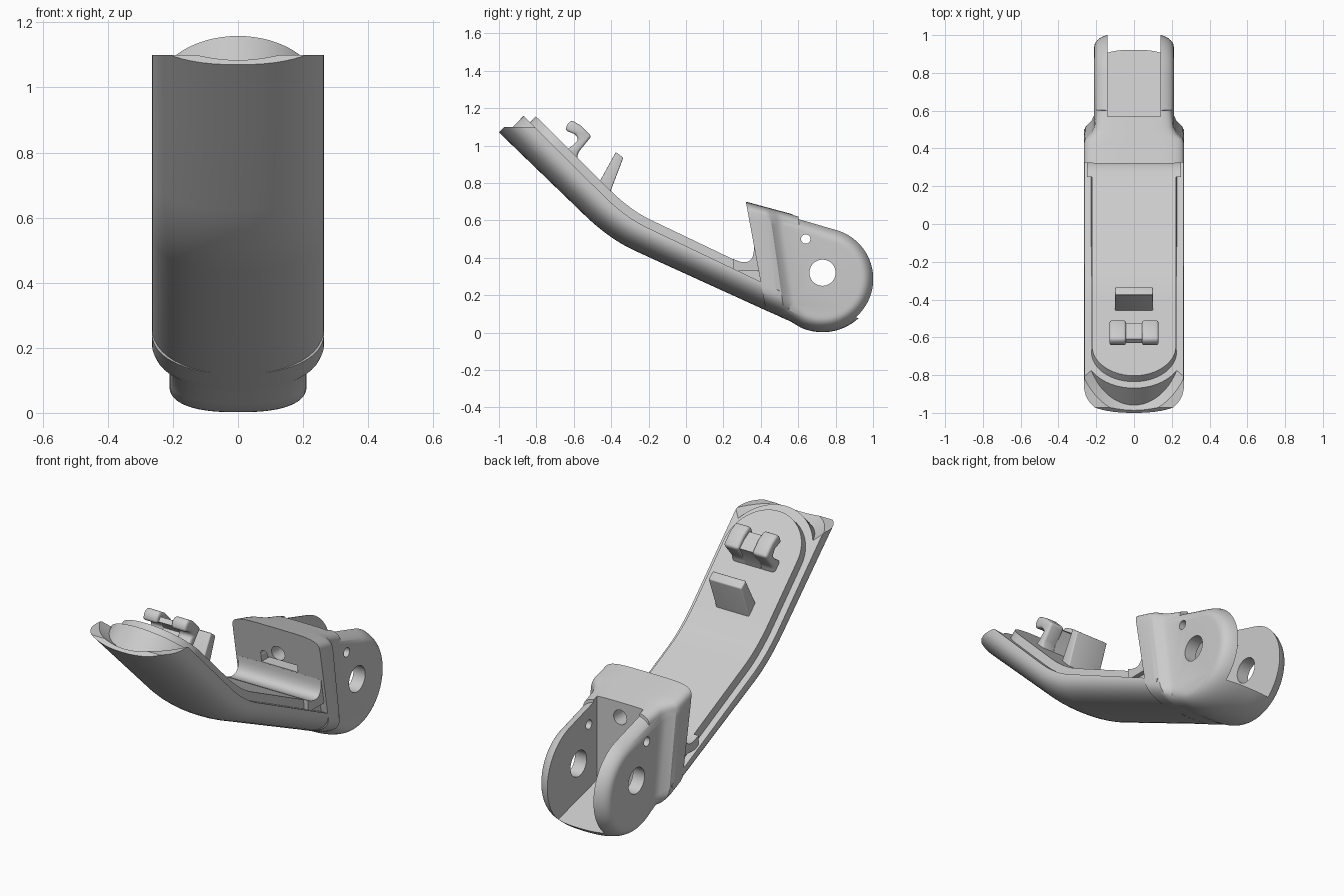
import bpy, bmesh
from math import sin, cos, pi, sqrt, radians

if "Cube" in bpy.data.objects:
    bpy.data.objects.remove(bpy.data.objects["Cube"])


def loft(name, rings):
    """Closed solid skinned through rings of equal point count."""
    bm = bmesh.new()
    vs = [[bm.verts.new(p) for p in r] for r in rings]
    n = len(rings[0])
    for a, b in zip(vs, vs[1:]):
        for i in range(n):
            j = (i + 1) % n
            bm.faces.new((a[i], a[j], b[j], b[i]))
    bm.faces.new(vs[0][::-1])
    bm.faces.new(vs[-1])
    bmesh.ops.recalc_face_normals(bm, faces=bm.faces)
    me = bpy.data.meshes.new(name)
    bm.to_mesh(me)
    bm.free()
    ob = bpy.data.objects.new(name, me)
    bpy.context.collection.objects.link(ob)
    return ob


def prism(name, pts, x0, x1):
    """Side profile (y, z) extruded across x."""
    return loft(name, [[(x, y, z) for y, z in pts] for x in (x0, x1)])


def circle(cy, cz, r, n=40):
    return [(cy + r * cos(2 * pi * i / n), cz + r * sin(2 * pi * i / n)) for i in range(n)]


def activate(ob):
    bpy.ops.object.select_all(action='DESELECT')
    bpy.context.view_layer.objects.active = ob
    ob.select_set(True)


def boolean(ob, other, op):
    m = ob.modifiers.new(op, 'BOOLEAN')
    m.operation, m.object, m.solver = op, other, 'EXACT'
    activate(ob)
    bpy.ops.object.modifier_apply(modifier=m.name)
    bpy.data.objects.remove(other)


def bevel(ob, width):
    m = ob.modifiers.new('bevel', 'BEVEL')
    m.width, m.segments, m.limit_method, m.angle_limit = width, 3, 'ANGLE', radians(25)
    activate(ob)
    bpy.ops.object.modifier_apply(modifier=m.name)


def arch(w, H, e, n=24):
    """Superellipse half section: (x, depth) from +w round to -w."""
    out = []
    for i in range(n + 1):
        c, s = cos(pi * i / n), sin(pi * i / n)
        x = w * abs(c) ** (2 / e) * (1 if c > 0 else -1)
        out.append((x, H * (1 - abs(s) ** (2 / e))))
    return out


# Underside path: straight tip, bend, straight shank; each entry is (y, z, ny, nz)
TIP, SHANK = (0.694, 0.720), (0.414, 0.910)
def bend(n=14):
    a, b, c = (-0.54, 0.626), (-0.408, 0.499), (-0.27, 0.436)
    for i in range(n + 1):
        t = i / n
        y, z = [(1 - t) ** 2 * a[k] + 2 * t * (1 - t) * b[k] + t * t * c[k] for k in (0, 1)]
        dy, dz = [(1 - t) * (b[k] - a[k]) + t * (c[k] - b[k]) for k in (0, 1)]
        L = sqrt(dy * dy + dz * dz)
        yield (y, z, -dz / L, dy / L)

def tip_point(s):
    return (-1 + 0.7196 * s, 1.07 - 0.6944 * s) + TIP

def deck(y):
    return 0.18 - 0.02 * y

END = (0.45, 0.108) + SHANK
def place(x, h, p):
    return (x, p[0] + p[2] * h, p[1] + p[3] * h)

# Arm shell with rounded underside, up to the ledge
rings = []
for p in [tip_point(0), tip_point(0.3)] + list(bend()) + [END]:
    sec = arch(0.265, 0.125, 2.2)
    top = deck(p[0]) - 0.045
    rings.append([place(x, h, p) for x, h in sec] + [place(-0.262, top, p), place(0.262, top, p)])
body = loft('handle_body', rings)

# Stepped fingertip cut around the rounded ledge end
rings = []
for i in range(33):
    t = pi * i / 32
    ring = []
    for r, zt in ((0.26, 1.065), (0.32, 1.10), (0.65, 1.10), (0.65, None), (0.26, None)):
        s, x = 0.293 - r * sin(t), r * cos(t)
        h = 0.8 if zt is None else (zt - 1.07 + 0.6944 * s) / 0.72
        ring.append(place(x, h, tip_point(s)))
    rings.append(ring)
boolean(body, loft('tip_cutter', rings), 'DIFFERENCE')

# Raised deck with semicircular end
rings = []
R, s0 = 0.222, 0.082
stations = [(tip_point(s0 + R * (1 - cos(a))), R * sin(a)) for a in [0.06 + (pi / 2 - 0.06) * i / 16 for i in range(17)]]
stations += [(p, R) for p in bend()] + [(END, R)]
for p, w in stations:
    h = deck(p[0])
    rings.append([place(w + 0.008, 0.10, p), place(w, h, p), place(-w, h, p), place(-w - 0.008, 0.10, p)])
boolean(body, loft('deck', rings), 'UNION')

# Shoulder block between arm and fork
rings = []
for ty, by, bz, w in ((0.32, 0.427, 0.119, 0.265), (0.42, 0.50, 0.086, 0.265), (0.445, 0.53, 0.072, 0.258),
                      (0.475, 0.565, 0.057, 0.225), (0.51, 0.60, 0.042, 0.209), (0.60, 0.66, 0.03, 0.200)):
    tz = 0.70 - 0.27 * (ty - 0.32)
    L = sqrt((ty - by) ** 2 + (tz - bz) ** 2)
    p = (by, bz, (ty - by) / L, (tz - bz) / L)
    ring = [place(x, h, p) for x, h in arch(w, 0.13, 2.2)]
    ring += [place(-x, L - h, p) for x, h in arch(w, 0.085, 4.5)]
    rings.append(ring)
boolean(body, loft('shoulder', rings), 'UNION')

# Concave fillet where deck meets shoulder
pts = [(0.42, 0.46), (0.42, 0.33), (0.25, 0.33)]
for i in range(11):
    t = i / 10
    pts.append(((1 - t) ** 2 * 0.25 + 2 * t * (1 - t) * 0.37 + t * t * 0.363,
                (1 - t) ** 2 * 0.395 + 2 * t * (1 - t) * 0.335 + t * t * 0.465))
boolean(body, prism('fillet', pts, -0.25, 0.25), 'UNION')

# Rounded fork, its rim drawn in toward the outer cheeks
rings = []
for x, d in arch(0.211, 0.085, 2.5, 36):
    r = 0.285 - d
    arc = [radians(75 - 190 * i / 60) for i in range(61)]
    ring = [(x, 0.73 + r * cos(a), 0.287 + r * sin(a)) for a in arc]
    ring += [(x, 0.53, 0.072 + d + 0.005), (x, 0.50, 0.650 - d)]
    rings.append(ring)
boolean(body, loft('fork', rings), 'UNION')

# Fork slot, cross pin holes and front wall openings
boolean(body, prism('slot', [(0.57, 0.95), (0.57, 0.17), (0.93, 0.075), (1.15, 0.02), (1.15, 0.95)],
                    -0.14, 0.14), 'DIFFERENCE')
for cy, cz, r in ((0.73, 0.32, 0.07), (0.64, 0.50, 0.025)):
    boolean(body, prism('pin_hole', circle(cy, cz, r), -0.4, 0.4), 'DIFFERENCE')
for cx, cz, r in ((0.0, 0.55, 0.04), (-0.09, 0.52, 0.02)):
    rings = [[(cx + a, y, cz + b) for a, b in circle(0, 0, r)] for y in (0.2, 0.62)]
    boolean(body, loft('wall_hole', rings), 'DIFFERENCE')
boolean(body, prism('wall_slot', [(0.25, 0.47), (0.44, 0.47), (0.44, 0.51), (0.25, 0.51)], -0.11, 0.11), 'DIFFERENCE')

# Stop post and split hook on the deck
post = prism('stop_post', [(-0.47, 0.79), (-0.455, 0.82), (-0.375, 0.965), (-0.335, 0.935), (-0.40, 0.765), (-0.41, 0.72)], -0.1, 0.1)
bevel(post, 0.006)
hook = [(-0.645, 1.08), (-0.635, 1.115), (-0.61, 1.135), (-0.56, 1.105), (-0.505, 1.05),
        (-0.575, 0.965), (-0.59, 0.90), (-0.66, 0.965), (-0.605, 1.0), (-0.575, 1.03), (-0.59, 1.06)]
parts = [body, post]
for side, sx in (('left', -1), ('right', 1)):
    h = prism('hook_' + side, hook, sx * 0.042, sx * 0.13)
    bevel(h, 0.014)
    parts.append(h)
web = [(-0.63, 1.085), (-0.61, 1.105), (-0.565, 1.08), (-0.525, 1.045)] + hook[5:]
parts.append(prism('hook_web', web[:-1] + [(-0.59, 1.06)], -0.05, 0.05))

for ob in parts:
    activate(ob)
    bpy.ops.object.shade_smooth_by_angle(angle=radians(32))
